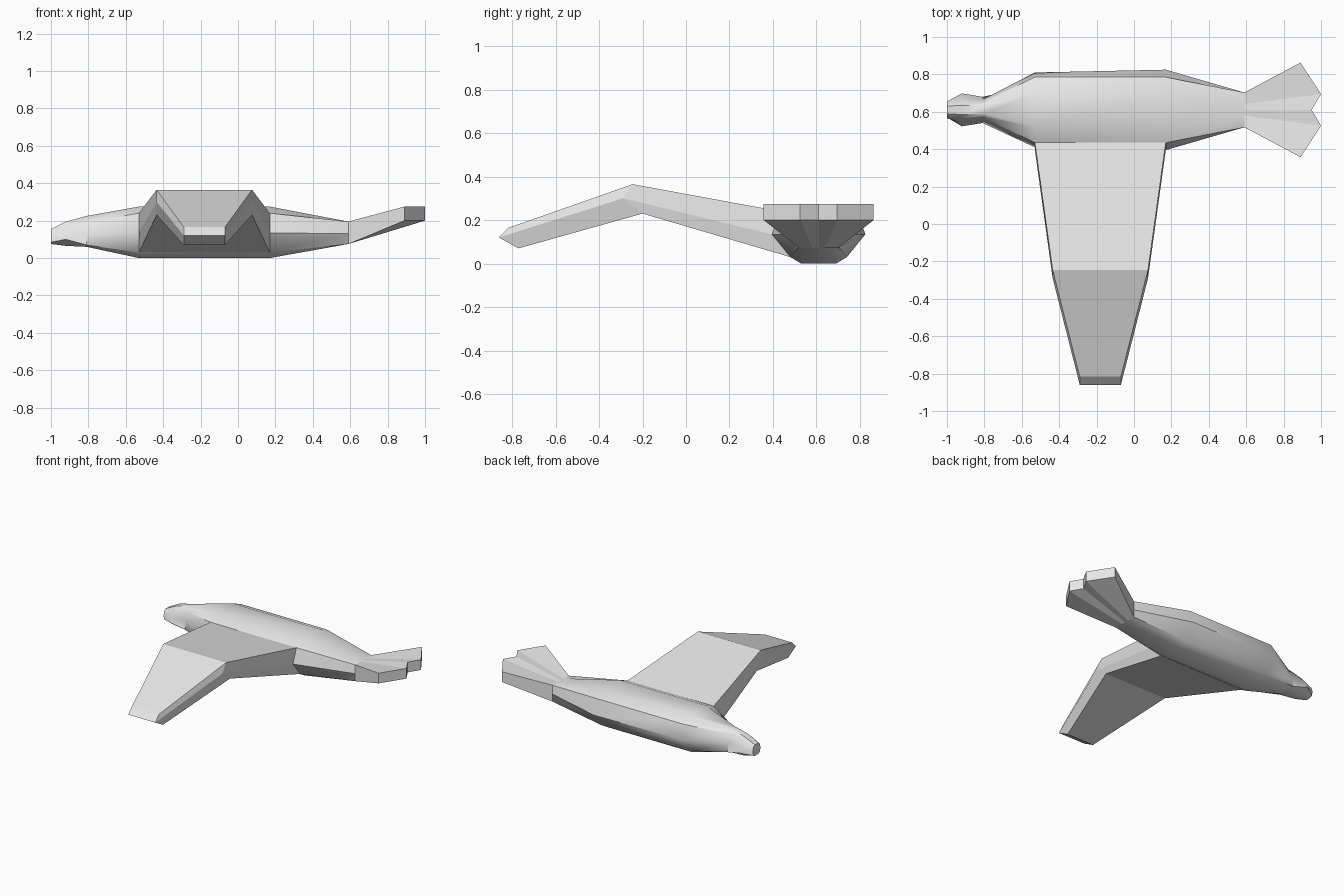
import bpy
import bmesh

default = bpy.data.objects.get("Cube")
if default:
    bpy.data.objects.remove(default, do_unlink=True)

# One plain grey for the whole bird
grey = bpy.data.materials.new("light_grey")
grey.use_nodes = True
grey.diffuse_color = (0.8, 0.8, 0.8, 1)
grey.node_tree.nodes["Principled BSDF"].inputs["Base Color"].default_value = (0.8, 0.8, 0.8, 1)

AXIS_Y = 0.61   # the body's long axis


def loft(name, rings, cap_start=True, cap_end=True, smooth_angle=None):
    """Bridge a list of equal closed rings into one mesh object."""
    bm = bmesh.new()
    loops = [[bm.verts.new(p) for p in ring] for ring in rings]
    count = len(loops[0])
    for a, b in zip(loops, loops[1:]):
        for i in range(count):
            j = (i + 1) % count
            bm.faces.new((a[i], a[j], b[j], b[i]))
    for wanted, ring in ((cap_start, loops[0]), (cap_end, loops[-1])):
        if wanted:
            # cap with strips, so folded ends keep a clean crease
            for i in range(count // 2 - 1):
                bm.faces.new((ring[i], ring[i + 1], ring[-2 - i], ring[-1 - i]))
    bmesh.ops.recalc_face_normals(bm, faces=bm.faces)
    mesh = bpy.data.meshes.new(name)
    bm.to_mesh(mesh)
    bm.free()
    mesh.materials.append(grey)
    obj = bpy.data.objects.new(name, mesh)
    bpy.context.collection.objects.link(obj)
    if smooth_angle is not None:
        bpy.ops.object.select_all(action='DESELECT')
        obj.select_set(True)
        bpy.context.view_layer.objects.active = obj
        bpy.ops.object.shade_smooth_by_angle(angle=smooth_angle)
    return obj


def body_ring(x, half):
    """Mirror a half section (offset from axis, height) into a full ring."""
    left = [(x, AXIS_Y + w, z) for w, z in half]
    right = [(x, AXIS_Y - w, z) for w, z in reversed(half)]
    return left + right


# Body and head: half sections run top, shoulder, flank, lower flank, belly
sections = [
    (-1.0, [(.02, .155), (.035, .145), (.045, .115), (.04, .085), (.02, .075)]),
    (-.92, [(.025, .195), (.05, .165), (.07, .13), (.088, .10), (.04, .065)]),
    (-.81, [(.02, .225), (.04, .19), (.055, .13), (.07, .07), (.04, .06)]),
    (-.53, [(.09, .275), (.175, .24), (.2, .135), (.13, .03), (.08, 0)]),
    (.17, [(.09, .275), (.175, .24), (.215, .135), (.13, .03), (.08, 0)]),
    (.59, [(.04, .195), (.093, .195), (.093, .13), (.093, .075), (.04, .075)]),
]
loft("body", [body_ring(x, half) for x, half in sections], smooth_angle=0.6)


# Wing: each station has two x edges and a folded leading profile (y, z)
def wing_ring(x0, x1, profile):
    return [(x0, y, z) for y, z in profile] + [(x1, y, z) for y, z in reversed(profile)]


loft("wing", [
    wing_ring(-.53, .17, [(.435, .24), (.395, .135), (.48, .03)]),
    wing_ring(-.435, .075, [(-.245, .365), (-.29, .30), (-.2, .23)]),
    wing_ring(-.29, -.07, [(-.815, .165), (-.86, .12), (-.77, .07)]),
], cap_start=False)

# Tail fan: columns across the fan (root offset, end offset, end x), mirrored
fan = [(-.093, -.253, .89), (-.03, -.085, 1.0), (0, 0, .95)]
fan += [(-root, -end, x) for root, end, x in reversed(fan[:2])]
loft("tail", [
    [(.59, AXIS_Y + root, .195), (.59, AXIS_Y + root, .075),
     (x, AXIS_Y + end, .2), (x, AXIS_Y + end, .275)]
    for root, end, x in fan
])
